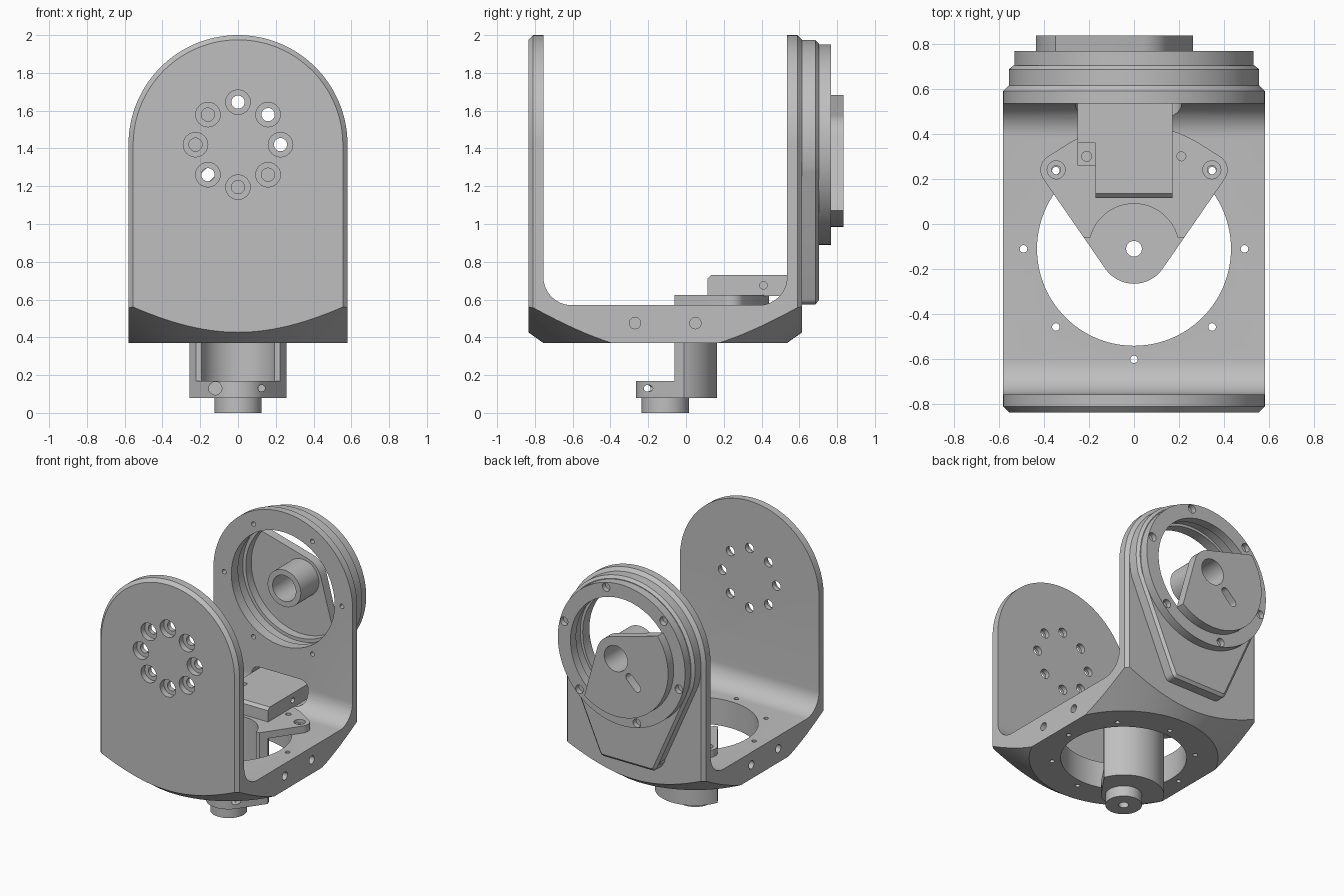
import bpy, bmesh
from math import cos, sin, pi, radians
from mathutils.geometry import convex_hull_2d

cube = bpy.data.objects.get("Cube")
if cube:
    bpy.data.objects.remove(cube, do_unlink=True)

grey = bpy.data.materials.new("light_grey")
grey.use_nodes = True
COLOUR = (0.52, 0.52, 0.52, 1)
grey.diffuse_color = COLOUR
grey.node_tree.nodes["Principled BSDF"].inputs["Base Color"].default_value = COLOUR

AXIS_Y = -0.11   # upright pivot
AXIS_Z = 1.42    # horizontal pivot


def arc(cx, cy, r, n=64, a0=0, a1=360, closed=True):
    steps = n if closed else n - 1
    angles = [radians(a0 + (a1 - a0) * i / steps) for i in range(n)]
    return [(cx + r * cos(a), cy + r * sin(a)) for a in angles]


def hull(pts):
    return [pts[i] for i in convex_hull_2d(pts)]


def rect(x0, x1, y0, y1):
    return [(x0, y0), (x1, y0), (x1, y1), (x0, y1)]


def loft(name, axis, sections):
    """Solid through (offset, outline) sections along one axis."""
    place = {"x": lambda p, t: (t, p[0], p[1]),
             "y": lambda p, t: (p[0], t, p[1]),
             "z": lambda p, t: (p[0], p[1], t)}[axis]
    bm = bmesh.new()
    rings = [[bm.verts.new(place(p, t)) for p in pts] for t, pts in sections]
    n = len(rings[0])
    for a, b in zip(rings, rings[1:]):
        for i in range(n):
            j = (i + 1) % n
            bm.faces.new((a[i], a[j], b[j], b[i]))
    bm.faces.new(rings[0])
    bm.faces.new(rings[-1])
    bmesh.ops.recalc_face_normals(bm, faces=bm.faces)
    mesh = bpy.data.meshes.new(name)
    bm.to_mesh(mesh)
    bm.free()
    mesh.materials.append(grey)
    ob = bpy.data.objects.new(name, mesh)
    bpy.context.collection.objects.link(ob)
    return ob


def prism(name, axis, pts, lo, hi):
    return loft(name, axis, [(lo, pts), (hi, pts)])


def combine(ob, tool, operation="DIFFERENCE"):
    tool.hide_render = True
    mod = ob.modifiers.new("cut", "BOOLEAN")
    mod.operation, mod.object, mod.solver = operation, tool, "EXACT"
    bpy.context.view_layer.objects.active = ob
    bpy.ops.object.modifier_apply(modifier=mod.name)
    bpy.data.objects.remove(tool, do_unlink=True)


def cut(ob, axis, pts, lo, hi):
    combine(ob, prism("cutter", axis, pts, lo, hi))


def drill(ob, axis, cx, cy, r, lo, hi, n=24):
    cut(ob, axis, arc(cx, cy, r, n), lo, hi)


def ring_of(cx, cy, r, n, start=0):
    return arc(cx, cy, r, n, start, start + 360)


# U bracket: side profile with inner fillets
profile = ([(-0.835, 0.2), (0.615, 0.2), (0.615, 2.1), (0.535, 2.1)]
           + arc(0.385, 0.72, 0.15, 12, 0, -90, False)
           + arc(-0.605, 0.72, 0.15, 12, -90, -180, False)
           + [(-0.755, 2.1), (-0.835, 2.1)])
bracket = prism("u_bracket", "x", profile, -0.7, 0.7)


def arch(r):
    return arc(0, AXIS_Z, r, 65, 0, 180, False) + [(-r, 0.1), (r, 0.1)]


# rounded tops with chamfered outer edges, then the conical underside
combine(bracket, loft("arch_form", "y", [
    (-0.835, arch(0.555)), (-0.81, arch(0.58)),
    (0.59, arch(0.58)), (0.615, arch(0.555))]), "INTERSECT")
combine(bracket, loft("cone_form", "z", [
    (0.37, arc(0, AXIS_Y, 0.645, 128)),
    (2.2, arc(0, AXIS_Y, 3.22, 128))]), "INTERSECT")

# bearing openings and cable slot
drill(bracket, "z", 0, AXIS_Y, 0.43, 0.3, 0.7, 96)
drill(bracket, "y", 0, AXIS_Z, 0.43, 0.4, 0.7, 96)
slot = hull([p for x in (-0.2, 0.15) for z in (0.66, 0.72)
             for p in arc(x, z, 0.06, 16)])
cut(bracket, "y", slot, 0.4, 0.7)

# counterbored bolt circle in the front plate
for x, z in ring_of(0, AXIS_Z, 0.225, 8):
    drill(bracket, "y", x, z, 0.035, -0.9, -0.7)
    drill(bracket, "y", x, z, 0.065, -0.9, -0.79)

# small screw holes around both openings
for x, y in ring_of(0, AXIS_Y, 0.49, 8):
    drill(bracket, "z", x, y, 0.017, 0.3, 0.6, 12)
for x, z in ring_of(0, AXIS_Z, 0.49, 6):
    drill(bracket, "y", x, z, 0.017, 0.5, 0.65, 12)

# blind side holes
for side in (-1, 1):
    for dy in (-0.16, 0.16):
        lo, hi = sorted((side * 0.5, side * 0.65))
        drill(bracket, "x", AXIS_Y + dy, 0.475, 0.03, lo, hi)


# back cover with tapering tail and chamfered rim
def cover_outline(d):
    pts = arc(0, AXIS_Z, 0.555 - d, 96, -15, 195, False)
    for x, a0 in ((-0.2, 195), (0.2, 270)):
        pts += arc(x, 0.615, 0.04 - d, 6, a0, a0 + 75, False)
    return pts


cover = loft("back_cover", "y", [
    (0.61, cover_outline(0)), (0.685, cover_outline(0)),
    (0.703, cover_outline(0.02))])
drill(cover, "y", 0, AXIS_Z, 0.45, 0.5, 0.8, 96)
cut(cover, "y", slot, 0.5, 0.67)

# clamping ring with rim screws
clamp = prism("clamp_ring", "y", arc(0, AXIS_Z, 0.53, 96), 0.7, 0.768)
drill(clamp, "y", 0, AXIS_Z, 0.425, 0.6, 0.9, 96)
for x, z in ring_of(0, AXIS_Z, 0.495, 6, 15):
    drill(clamp, "y", x, z, 0.032, 0.73, 0.9, 16)

# back sector plate, opening towards the lower right, with hollow shaft
sector = hull(arc(0, AXIS_Z, 0.435, 64, 143, 307, False)
              + arc(0, AXIS_Z, 0.16, 48))
back_plate = prism("back_sector_plate", "y", sector, 0.765, 0.835)
tube = prism("back_shaft_tube", "y", arc(0, AXIS_Z, 0.138), 0.55, 0.8)
combine(back_plate, tube, "UNION")
drill(back_plate, "y", 0, AXIS_Z, 0.097, 0.4, 0.9, 48)
key = hull([p for r in (0.16, 0.25)
            for p in arc(-r * cos(pi / 4), AXIS_Z - r * sin(pi / 4), 0.03, 16)])
cut(back_plate, "y", key, 0.7, 0.9)

# fan-shaped carrier: top plate, column and lower foot
fan = hull(arc(0, AXIS_Y, 0.155, 48) + arc(0, AXIS_Y, 0.55, 32, 52, 128, False)
           + arc(-0.345, 0.24, 0.07, 32) + arc(0.345, 0.24, 0.07, 32))
carrier = prism("fan_plate", "z", fan, 0.572, 0.625)
column = prism("carrier_column", "z", fan, 0.08, 0.625)
combine(column, prism("column_form", "z", arc(0, AXIS_Y, 0.275), 0, 0.7), "INTERSECT")
combine(carrier, column, "UNION")
drill(carrier, "z", 0, AXIS_Y, 0.2, 0.17, 0.8, 64)
cut(carrier, "z", rect(-0.5, 0.5, -0.5, -0.06), 0.17, 0.8)
boss = prism("lower_boss", "z", arc(0, AXIS_Y, 0.125, 48), 0, 0.1)
combine(carrier, boss, "UNION")
drill(carrier, "z", 0, AXIS_Y, 0.035, -0.1, 0.3)
for x in (-0.345, 0.345):
    drill(carrier, "z", x, 0.24, 0.02, 0.5, 0.7, 16)
    drill(carrier, "z", x, 0.24, 0.04, 0.6, 0.7)
drill(carrier, "z", 0.21, 0.3, 0.02, 0.59, 0.7, 16)
drill(carrier, "x", -0.205, 0.13, 0.018, -0.5, 0.5, 16)
for x, r in ((-0.12, 0.035), (0.125, 0.018)):
    drill(carrier, "y", x, 0.13, r, -0.4, -0.12, 16)

# cable box running into the back plate
side_shape = [(0.115, 0.62), (0.66, 0.62), (0.66, 0.73), (0.135, 0.73), (0.115, 0.71)]
box = prism("cable_box", "x", side_shape, -0.17, 0.17)
drill(box, "x", 0.41, 0.675, 0.02, 0.1, 0.3, 16)
shoulder = prism("cable_box_shoulder", "z", rect(-0.25, -0.17, 0.36, 0.66), 0.62, 0.73)
tab = prism("cable_box_tab", "z", rect(-0.25, -0.17, 0.26, 0.36), 0.62, 0.65)
drill(tab, "z", -0.21, 0.3, 0.022, 0.6, 0.7, 16)

# smooth round walls, crisp edges
bpy.ops.object.select_all(action="DESELECT")
for ob in (bracket, cover, clamp, back_plate, carrier, box, shoulder, tab):
    ob.select_set(True)
    bpy.context.view_layer.objects.active = ob
bpy.ops.object.shade_smooth_by_angle(angle=radians(25))
